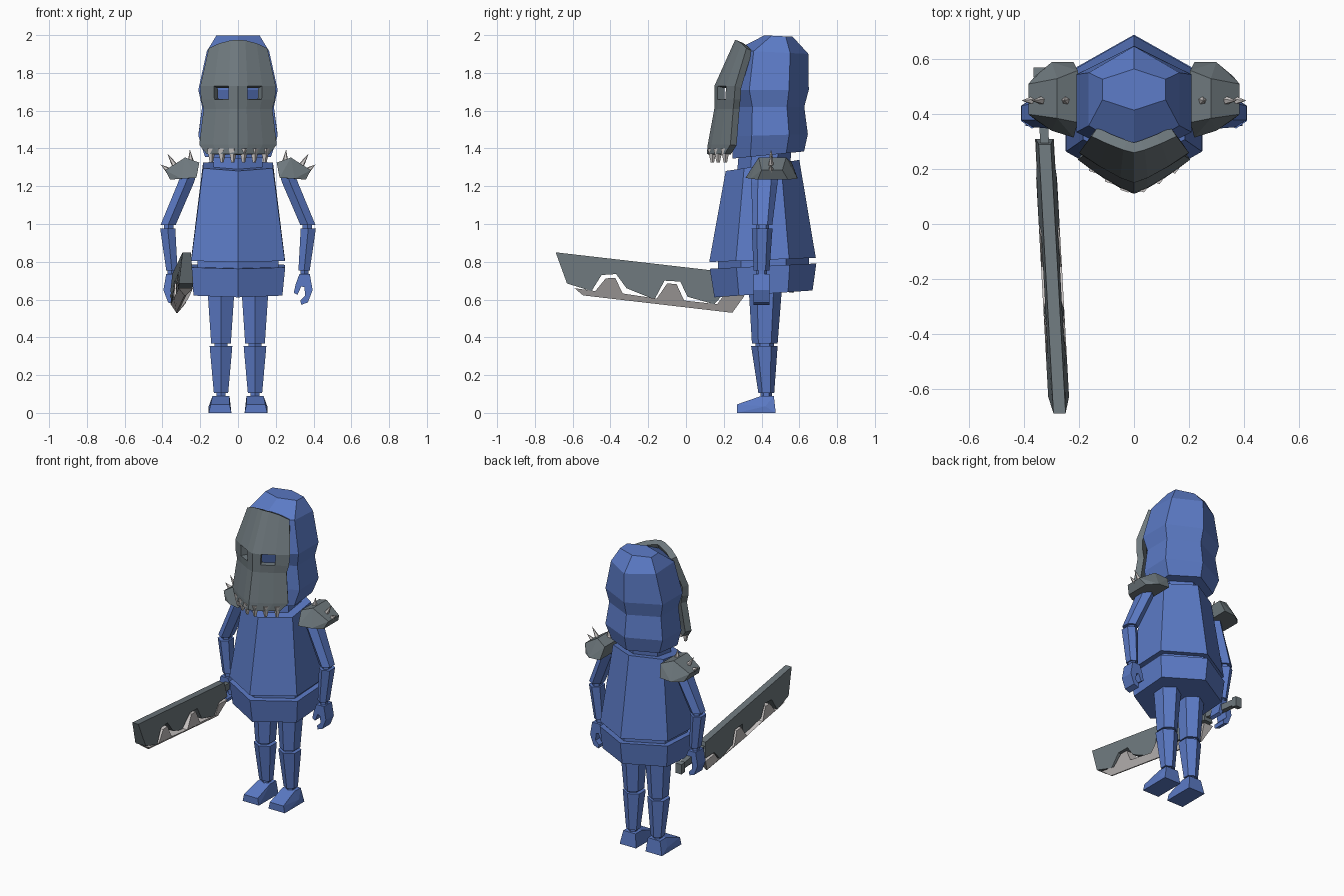
import bpy, bmesh
from mathutils import Vector

if "Cube" in bpy.data.objects:
    bpy.data.objects.remove(bpy.data.objects["Cube"])


def material(name, rgb):
    m = bpy.data.materials.new(name)
    m.diffuse_color = (*rgb, 1)
    m.use_nodes = True
    m.node_tree.nodes["Principled BSDF"].inputs["Base Color"].default_value = m.diffuse_color
    return m


BLUE = material("blue_cloth", (0.105, 0.195, 0.56))
STEEL = material("dark_steel", (0.155, 0.188, 0.205))
LIGHT = material("pale_metal", (0.62, 0.59, 0.58))


def finish(bm, name, mat):
    bmesh.ops.recalc_face_normals(bm, faces=bm.faces[:])
    me = bpy.data.meshes.new(name)
    bm.to_mesh(me)
    bm.free()
    me.materials.append(mat)
    ob = bpy.data.objects.new(name, me)
    bpy.context.collection.objects.link(ob)
    return ob


def loft(name, mat, rings):
    """Six-sided loft; ring = x, y, z, half width, half depth, slope along y."""
    bm = bmesh.new()
    loops = []
    for x, y, z, rx, ry, slope in rings:
        hexagon = [(0, -1), (1, -.5), (1, .5), (0, 1), (-1, .5), (-1, -.5)]
        loops.append([bm.verts.new((x + a * rx, y + b * ry, z + b * ry * slope)) for a, b in hexagon])
    for lo, hi in zip(loops, loops[1:]):
        for i in range(6):
            j = (i + 1) % 6
            bm.faces.new((lo[i], lo[j], hi[j], hi[i]))
    bm.faces.new(loops[0])
    bm.faces.new(loops[-1])
    return finish(bm, name, mat)


def prism(name, mat, outline, place):
    """Closed outline placed on two sides (-1 and 1) by a function."""
    bm = bmesh.new()
    a, b = [[bm.verts.new(place(u, v, s)) for u, v in outline] for s in (-1, 1)]
    bm.faces.new(a)
    bm.faces.new(b)
    for i in range(len(a)):
        j = (i + 1) % len(a)
        bm.faces.new((a[i], a[j], b[j], b[i]))
    return finish(bm, name, mat)


def hull(name, mat, points):
    bm = bmesh.new()
    for p in points:
        bm.verts.new(p)
    res = bmesh.ops.convex_hull(bm, input=bm.verts[:])
    loose = [v for v in bm.verts if not v.link_faces]
    bmesh.ops.delete(bm, geom=loose, context='VERTS')
    return finish(bm, name, mat)


def spike(name, mat, base, tip, radius, sides=5, tip_radius=0.0):
    base, tip = Vector(base), Vector(tip)
    d = tip - base
    bm = bmesh.new()
    bmesh.ops.create_cone(bm, cap_ends=True, segments=sides, radius1=radius,
                          radius2=tip_radius, depth=d.length)
    rot = Vector((0, 0, 1)).rotation_difference(d).to_matrix().to_4x4()
    bm.transform(rot)
    bmesh.ops.translate(bm, verts=bm.verts[:], vec=(base + tip) / 2)
    return finish(bm, name, mat)


# Body: skirt band, waist gap, tunic, neck
loft("skirt_band", BLUE, [(0, .41, .63, .235, .26, .07), (0, .408, .777, .25, .282, .05)])
loft("waist", BLUE, [(0, .41, .74, .215, .24, .05), (0, .41, .84, .215, .24, .05)])
loft("tunic", BLUE, [(0, .405, .81, .248, .282, .04), (0, .405, 1.31, .185, .195, .15)])
loft("neck", BLUE, [(0, .41, 1.28, .13, .14, .12), (0, .42, 1.40, .13, .14, .1)])

# Hooded head
loft("head", BLUE, [
    (0, .435, 1.365, .175, .19, .1), (0, .447, 1.47, .21, .198, .03),
    (0, .443, 1.62, .19, .183, 0), (0, .44, 1.71, .21, .21, 0),
    (0, .455, 1.91, .165, .193, -.05), (0, .49, 1.995, .115, .075, -.05)])

# Face mask: curved sheet with two eye openings
ROWS = [(1.975, .155, .26, .32, .045), (1.73, .20, .15, .26, 0), (1.66, .196, .15, .255, 0),
        (1.61, .182, .15, .25, 0), (1.42, .205, .115, .235, 0), (1.37, .165, .11, .205, 0)]
COLS = [-1, -.64, -.25, 0, .25, .64, 1]


def mask_y(f, yc, ye):
    return yc + (ye - yc) * abs(f) ** 1.3


bm = bmesh.new()
grid = [[bm.verts.new((f * w, mask_y(f, yc, ye), z - drop * f * f)) for f in COLS]
        for z, w, yc, ye, drop in ROWS]
for r in range(len(ROWS) - 1):
    for c in range(len(COLS) - 1):
        if r == 1 and c in (1, 4):
            continue
        bm.faces.new((grid[r][c], grid[r + 1][c], grid[r + 1][c + 1], grid[r][c + 1]))
mask = finish(bm, "face_mask", STEEL)
# make the sheet face forward so the thickness grows backward
if mask.data.polygons[0].normal.y > 0:
    mask.data.flip_normals()
solid = mask.modifiers.new("thickness", 'SOLIDIFY')
solid.thickness = .04
solid.offset = -1

# Teeth along the lower edge of the mask
for i in range(6):
    f = (i - 2.5) / 2.9
    x, y = f * .165, mask_y(f, .11, .205) + .02
    spike("mask_tooth", LIGHT, (x, y, 1.40), (x, y, 1.325), .026, 5, .009)

HAND = [(.325, .735), (.38, .735), (.395, .65), (.37, .585), (.335, .572), (.33, .595),
        (.355, .62), (.352, .665), (.335, .67), (.315, .625), (.295, .635), (.305, .68)]

for s, side in ((-1, "left"), (1, "right")):
    # Legs with knee and ankle gaps
    x = s * .09
    loft(side + "_thigh", BLUE, [(x, .42, .66, .072, .088, 0), (x, .417, .367, .052, .068, 0)])
    loft(side + "_knee", BLUE, [(x, .417, .39, .035, .05, 0), (x, .417, .33, .035, .05, 0)])
    loft(side + "_shin", BLUE, [(x, .415, .353, .06, .07, 0), (x, .425, .105, .038, .042, 0)])
    loft(side + "_ankle", BLUE, [(x, .425, .13, .025, .03, 0), (x, .425, .07, .025, .03, 0)])
    # Wedge foot
    hull(side + "_foot", BLUE, [(s * a, y, z) for a, y, z in (
        (.035, .27, 0), (.155, .27, 0), (.045, .27, .045), (.145, .27, .045),
        (.035, .475, 0), (.155, .475, 0), (.045, .40, .09), (.135, .40, .09),
        (.045, .465, .09), (.135, .465, .09), (.155, .42, .035))])
    # Arms
    loft(side + "_upper_arm", BLUE, [(s * .255, .42, 1.28, .04, .07, 0),
                                     (s * .275, .415, 1.22, .042, .07, 0),
                                     (s * .37, .405, .995, .04, .052, 0)])
    loft(side + "_elbow", BLUE, [(s * .365, .405, 1.02, .025, .035, 0),
                                 (s * .37, .405, .94, .025, .035, 0)])
    loft(side + "_forearm", BLUE, [(s * .372, .403, .975, .04, .055, 0),
                                   (s * .35, .40, .755, .03, .042, 0)])
    loft(side + "_wrist", BLUE, [(s * .352, .40, .77, .02, .03, 0),
                                 (s * .352, .40, .72, .02, .03, 0)])
    # Hooked hand with thumb
    prism(side + "_hand", BLUE, HAND, lambda u, v, t: (s * u, .40 + t * .042, v))
    # Shoulder pad
    hull(side + "_shoulder_pad", STEEL, [(s * a, y, z) for a, ya, yb, z in (
        (.205, .37, .56, 1.325), (.28, .385, .53, 1.352), (.385, .40, .51, 1.285),
        (.36, .38, .54, 1.235), (.22, .315, .59, 1.245), (.30, .34, .59, 1.24))
        for y in (ya, yb)])
    # Spikes on the pad
    for base, tip in (((.25, .45, 1.335), (.255, .45, 1.395)),
                      ((.335, .45, 1.31), (.375, .45, 1.375)),
                      ((.37, .45, 1.285), (.41, .45, 1.315))):
        spike("pad_spike", LIGHT, (s * base[0], *base[1:]), (s * tip[0], *tip[1:]), .016)


# Cleaver blade: thickness depends on the distance below the spine
def blade(y, z, t):
    d = .77 - .116 * y - z
    half = .004 if d > .185 else .022 + .016 * min(max(d, 0) / .15, 1)
    return (-.272 - .055 * (y + .68) + t * half, y, z)


prism("blade_plate", STEEL, [
    (-.69, .85), (.29, .737), (.31, .64), (.21, .64), (.19, .62), (.15, .575), (.008, .615),
    (-.03, .695), (-.114, .70), (-.167, .60), (-.315, .66), (-.37, .735),
    (-.447, .73), (-.50, .645), (-.63, .685)], blade)
prism("cutting_edge", LIGHT, [
    (-.59, .66), (-.545, .622), (.245, .53), (.31, .62), (.205, .63), (.165, .575),
    (-.01, .595), (-.05, .682), (-.10, .685), (-.155, .605), (-.335, .632),
    (-.375, .715), (-.425, .712), (-.48, .645)], blade)

# Handle and pommel
prism("blade_handle", STEEL, [(.27, .715), (.55, .69), (.55, .65), (.27, .67)],
      lambda y, z, t: (-.272 - .055 * (y + .68) + t * .016, y, z))
prism("blade_pommel", STEEL, [(.535, .705), (.57, .70), (.57, .635), (.535, .64)],
      lambda y, z, t: (-.345 + t * .022, y, z))
